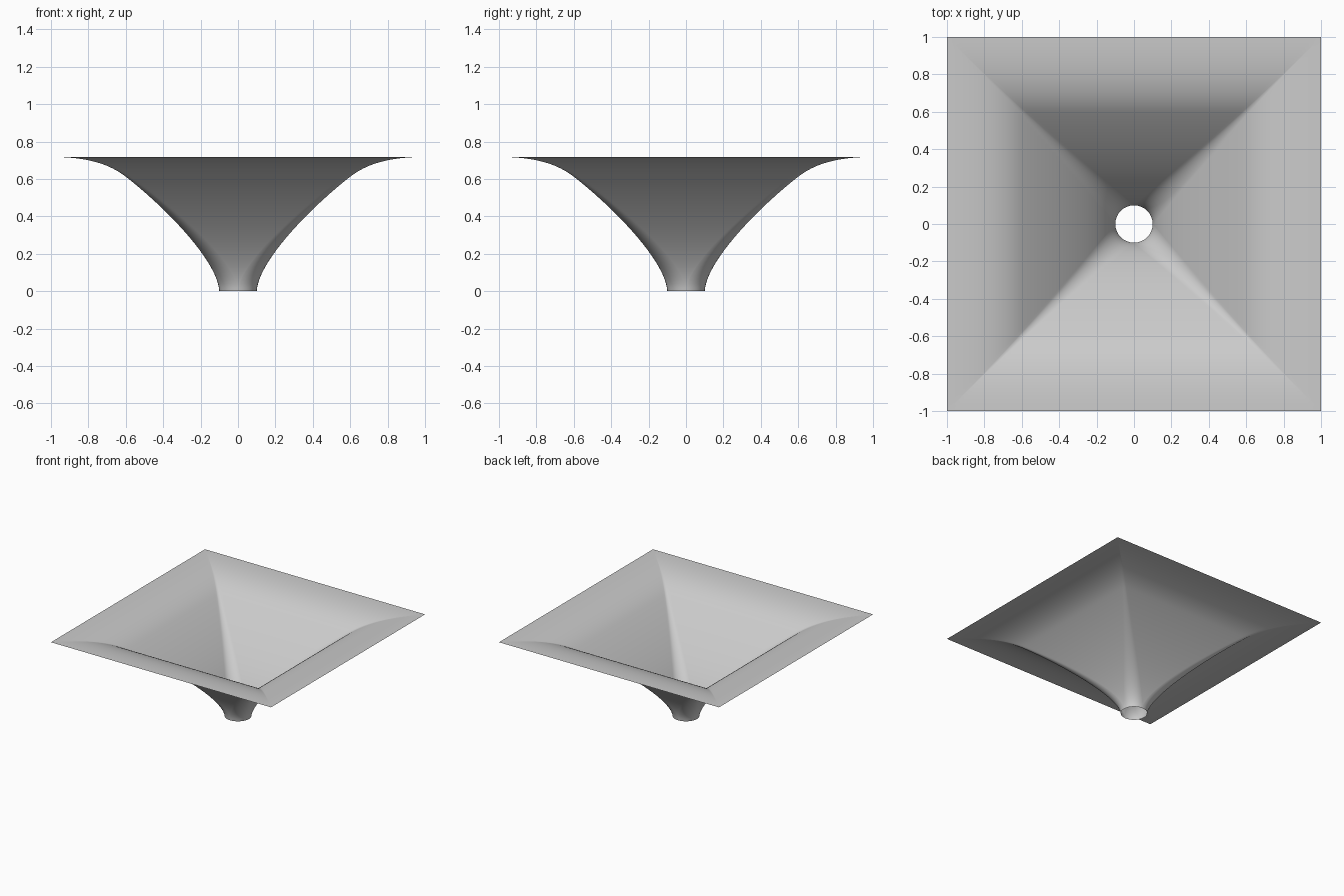
import bpy, bmesh, math
from mathutils import Vector
from mathutils.geometry import interpolate_bezier

cube = bpy.data.objects.get("Cube")
if cube:
    bpy.data.objects.remove(cube, do_unlink=True)

# Matte grey material
grey = bpy.data.materials.new("plain grey")
grey.use_nodes = True
color = (0.6, 0.6, 0.6, 1)
grey.diffuse_color = color
grey.node_tree.nodes["Principled BSDF"].inputs["Base Color"].default_value = color

NECK, RIM = 0.1, 1.0
CORNER_STEPS, SIDE_STEPS = 8, 12


def curve(points, steps):
    return interpolate_bezier(*[Vector(p) for p in points], steps)


# Side profile as (half width, height): steep flare, then a flattening rim
flare = curve([(NECK, 0), (0.11, 0.17), (0.41, 0.465), (0.6, 0.612)], 28)
lip = curve([(0.6, 0.612), (0.7, 0.69), (0.83, 0.717), (RIM, 0.718)], 20)
profile = flare + lip[1:]


def section(half, z):
    """Rounded square: a circle at the neck, sharp-cornered at the rim."""
    u = (half - NECK) / (RIM - NECK)
    radius = NECK * max(0, 1 - u) ** 2
    flat = half - radius
    points = []
    for quarter in range(4):
        turn = quarter * math.pi / 2
        c, s = round(math.cos(turn)), round(math.sin(turn))
        local = []
        for i in range(CORNER_STEPS + 1):
            a = math.pi / 2 * i / CORNER_STEPS
            local.append((flat + radius * math.cos(a), flat + radius * math.sin(a)))
        # Cosine spacing keeps the flat sides crisp beside the corners
        for i in range(1, SIDE_STEPS):
            local.append((flat * math.cos(math.pi * i / SIDE_STEPS), half))
        points += [(c * x - s * y, s * x + c * y, z) for x, y in local]
    return points


# Loft the sections into one open sheet
bm = bmesh.new()
rings = [[bm.verts.new(p) for p in section(*point)] for point in profile]
for low, high in zip(rings, rings[1:]):
    n = len(low)
    for i in range(n):
        j = (i + 1) % n
        bm.faces.new((low[j], low[i], high[i], high[j]))
bmesh.ops.remove_doubles(bm, verts=bm.verts, dist=0.0004)

mesh = bpy.data.meshes.new("funnel")
bm.to_mesh(mesh)
bm.free()
mesh.materials.append(grey)
funnel = bpy.data.objects.new("funnel", mesh)
bpy.context.collection.objects.link(funnel)

# Smooth flare with crisp corner creases
bpy.ops.object.select_all(action="DESELECT")
funnel.select_set(True)
bpy.context.view_layer.objects.active = funnel
bpy.ops.object.shade_smooth_by_angle(angle=math.radians(30))
